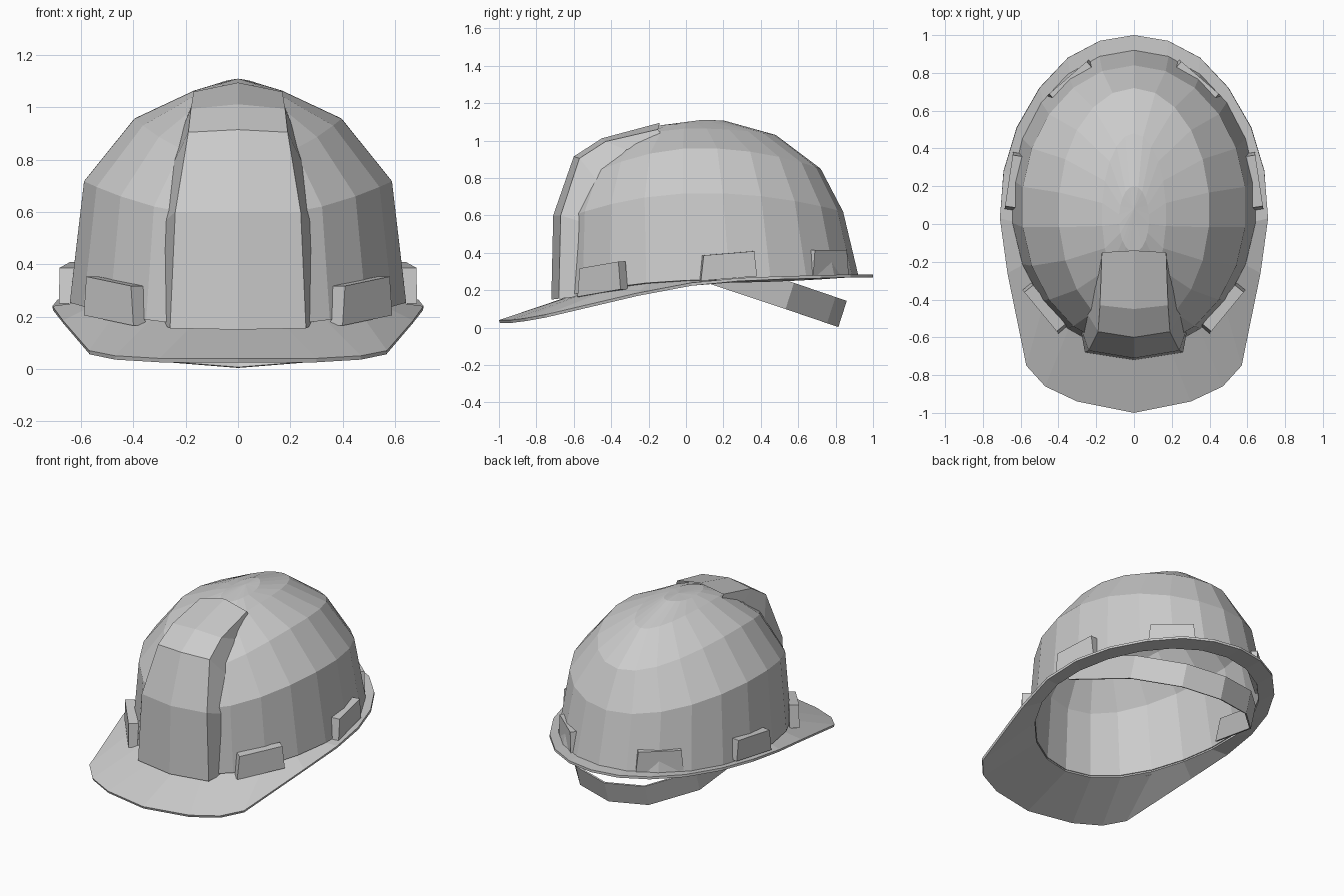
import bpy, bmesh
from math import sin, cos, pi
from mathutils import Vector

cube = bpy.data.objects.get("Cube")
if cube:
    bpy.data.objects.remove(cube)

grey = bpy.data.materials.new("plain grey")
grey.use_nodes = True
grey.diffuse_color = (0.6, 0.6, 0.6, 1)
grey.node_tree.nodes["Principled BSDF"].inputs["Base Color"].default_value = (0.6, 0.6, 0.6, 1)


def add_object(name, bm, mirror=False, thickness=0, offset=-1):
    bmesh.ops.recalc_face_normals(bm, faces=bm.faces)
    mesh = bpy.data.meshes.new(name)
    bm.to_mesh(mesh)
    bm.free()
    mesh.materials.append(grey)
    obj = bpy.data.objects.new(name, mesh)
    bpy.context.collection.objects.link(obj)
    if mirror:
        obj.modifiers.new("Mirror", "MIRROR").merge_threshold = 0.002
    if thickness:
        solid = obj.modifiers.new("Solidify", "SOLIDIFY")
        solid.thickness = thickness
        solid.offset = offset
    return obj


def loft(rows):
    """Skin neighbouring rows of points with quads."""
    bm = bmesh.new()
    grid = [[bm.verts.new(p) for p in row] for row in rows]
    for a, b in zip(grid, grid[1:]):
        for i in range(len(a) - 1):
            bm.faces.new((a[i], a[i + 1], b[i + 1], b[i]))
    return bm, grid


STEPS = 11


def half_ring(width, front, back, z_front, z_side, z_back):
    """Half an oval from front to back, its height blended around the side."""
    points = []
    for i in range(STEPS + 1):
        t = pi * i / STEPS
        c = cos(t)
        z_end = z_front if c > 0 else z_back
        points.append((width * sin(t), (front + back) / 2 - (back - front) / 2 * c,
                       z_side + (z_end - z_side) * c * c))
    return points


# Shell: stacked ovals closed by a crown point
base = half_ring(0.65, -0.68, 0.92, 0.16, 0.255, 0.285)
rings = [
    base,
    half_ring(0.595, -0.66, 0.84, 0.58, 0.72, 0.62),
    half_ring(0.40, -0.57, 0.72, 0.79, 0.96, 0.85),
    half_ring(0.17, -0.38, 0.48, 0.985, 1.065, 1.03),
    half_ring(0.08, -0.15, 0.20, 1.08, 1.09, 1.108),
]
bm, grid = loft(rings)
crown = bm.verts.new((0, 0.08, 1.11))
for a, b in zip(grid[-1], grid[-1][1:]):
    bm.faces.new((a, b, crown))
add_object("shell", bm, mirror=True, thickness=0.04)

# Brim: from the foot of the shell out to a long front peak
outline = [(0, -1, 0.04), (0.30, -0.94, 0.04), (0.47, -0.86, 0.05), (0.57, -0.75, 0.07),
           (0.67, -0.26, 0.185), (0.71, 0.03, 0.24), (0.69, 0.28, 0.265), (0.62, 0.51, 0.275),
           (0.50, 0.72, 0.28), (0.35, 0.88, 0.285), (0.18, 0.97, 0.285), (0, 1, 0.285)]
inner = [(x * 0.95, y * 0.95, z) for x, y, z in base]
bm, grid = loft([outline, inner])
add_object("brim", bm, mirror=True, thickness=0.016)

# Raised centre panel: centre line, edge and foot sunk into the shell
centre = [(0, -0.72, 0.15), (0, -0.71, 0.6), (0, -0.60, 0.915), (0, -0.45, 1.012), (0, -0.14, 1.095)]
edge = [(0.26, -0.68, 0.155), (0.24, -0.67, 0.6), (0.19, -0.57, 0.905), (0.18, -0.43, 0.995), (0.17, -0.15, 1.06)]
foot = [(0.28, -0.56, 0.165), (0.285, -0.54, 0.56), (0.25, -0.47, 0.78), (0.20, -0.32, 0.95), (0.17, -0.13, 1.03)]
bm, grid = loft([centre, edge, foot])
add_object("centre_panel", bm, mirror=True)


# Accessory slots around the foot of the shell
def slot(name, a, b, height):
    a, b = Vector(a), Vector(b)
    along = b - a
    inward = Vector((along.y, -along.x, 0)).normalized() * 0.06
    if inward.dot(a + b) > 0:
        inward.negate()
    up = Vector((0, 0, height))
    bm = bmesh.new()
    for p in (a, b, a + along * 0.05 + up, b - along * 0.05 + up):
        bm.verts.new(p)
        bm.verts.new(p + inward)
    bmesh.ops.convex_hull(bm, input=bm.verts)
    bmesh.ops.dissolve_limit(bm, angle_limit=0.02, verts=bm.verts, edges=bm.edges)
    add_object(name, bm, mirror=True)


slot("front_slot", (0.59, -0.35, 0.205), (0.40, -0.58, 0.165), 0.15)
slot("side_slot", (0.685, 0.08, 0.25), (0.64, 0.38, 0.275), 0.135)
slot("back_slot", (0.46, 0.68, 0.28), (0.24, 0.87, 0.28), 0.135)

# Head strap: band hanging below the back
lower = [(0.58, 0.08, 0.25), (0.47, 0.53, 0.10), (0.25, 0.75, 0.025), (0, 0.81, 0.005)]
upper = [(x, y + 0.045, z + 0.14) for x, y, z in lower]
bm, grid = loft([lower, upper])
add_object("head_strap", bm, mirror=True, thickness=0.01, offset=0)
